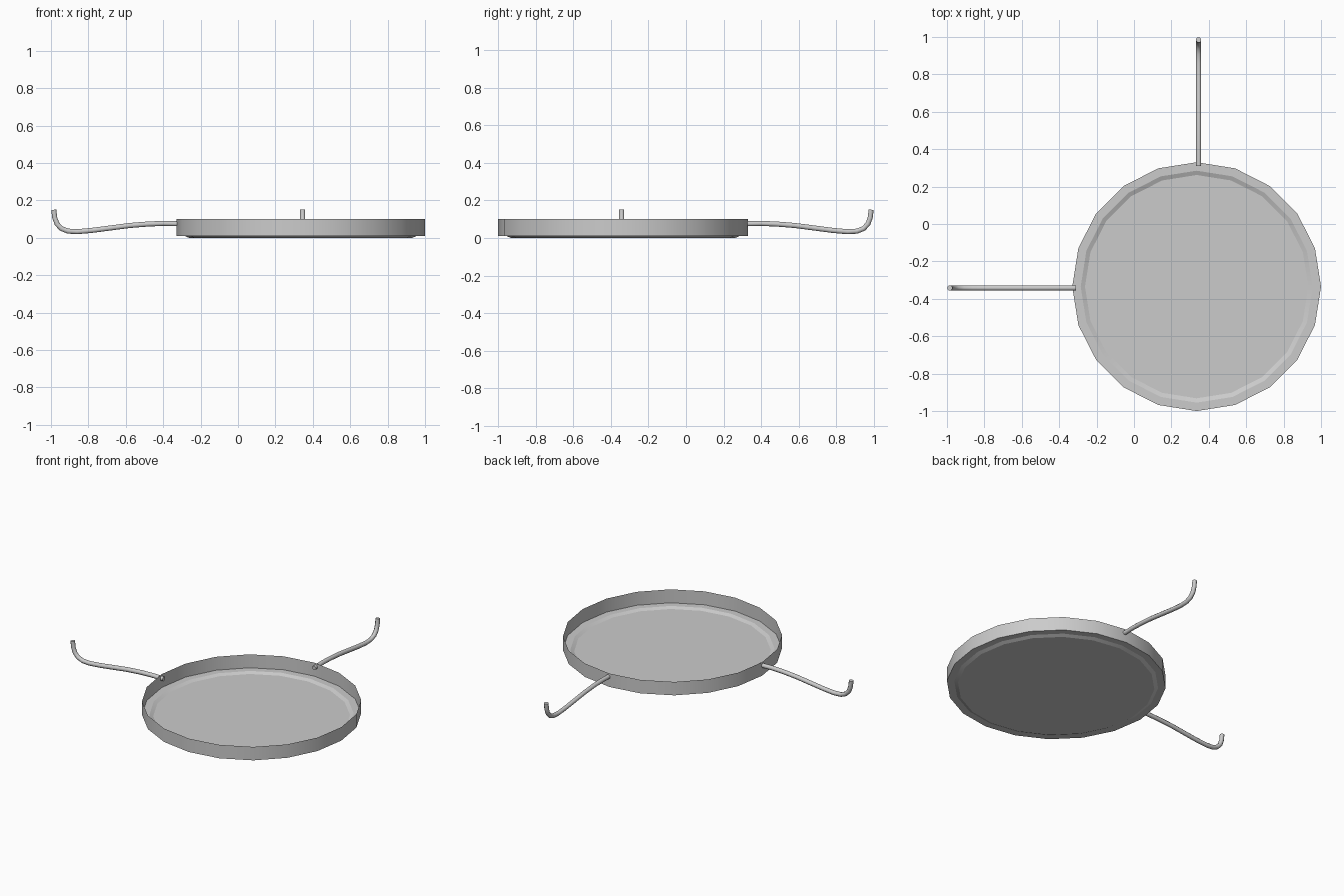
import bpy, bmesh, math
from mathutils import Vector

if "Cube" in bpy.data.objects:
    bpy.data.objects.remove(bpy.data.objects["Cube"])

CX, CY, SIDES = 0.335, -0.335, 20


def mesh_object(name, bm):
    me = bpy.data.meshes.new(name)
    bm.to_mesh(me)
    bm.free()
    ob = bpy.data.objects.new(name, me)
    bpy.context.collection.objects.link(ob)
    return ob


def bridge(bm, a, b):
    n = len(a)
    for i in range(n):
        bm.faces.new((a[i], a[(i + 1) % n], b[(i + 1) % n], b[i]))


# Pan: thin open wall, narrow ledge, small step and base disc
bm = bmesh.new()
profile = [(0.665, 0.10), (0.665, 0.01), (0.62, 0.01), (0.605, 0.0)]
profile[-1] = (0.597, 0.0)
rings = []
for r, z in profile:
    rings.append([bm.verts.new((CX + r * math.cos(2 * math.pi * i / SIDES),
                                CY + r * math.sin(2 * math.pi * i / SIDES), z))
                  for i in range(SIDES)])
for upper, lower in zip(rings, rings[1:]):
    bridge(bm, lower, upper)
bm.faces.new(list(reversed(rings[-1])))
pan = mesh_object("pan", bm)
for p in pan.data.polygons:
    p.use_smooth = True
pan.data.set_sharp_from_angle(angle=math.radians(30))
# keep the step edges crisp
for e in pan.data.edges:
    z0, z1 = (pan.data.vertices[v].co.z for v in e.vertices)
    if abs(z0 - z1) < 1e-5:
        e.use_edge_sharp = True

# Hooked arms: a path of (distance outward, height) swept with a round section
PATH = [(0.31, 0.075), (0.40, 0.077), (0.48, 0.074), (0.58, 0.066), (0.68, 0.053),
        (0.78, 0.040), (0.86, 0.033), (0.91, 0.036), (0.945, 0.05), (0.968, 0.075),
        (0.98, 0.108), (0.985, 0.15)]


def hook_arm(name, to_world, radius=0.0145, sides=8):
    bm = bmesh.new()
    loops = []
    for i, (d, z) in enumerate(PATH):
        a, b = PATH[max(i - 1, 0)], PATH[min(i + 1, len(PATH) - 1)]
        t = Vector((b[0] - a[0], b[1] - a[1])).normalized()
        loop = []
        for k in range(sides):
            ang = 2 * math.pi * (k + 0.5) / sides
            side, up = radius * math.cos(ang), radius * math.sin(ang)
            loop.append(bm.verts.new(to_world(d - t.y * up, side, z + t.x * up)))
        loops.append(loop)
    for a, b in zip(loops, loops[1:]):
        bridge(bm, a, b)
    bm.faces.new(loops[0])
    bm.faces.new(loops[-1])
    bmesh.ops.recalc_face_normals(bm, faces=bm.faces)
    ob = mesh_object(name, bm)
    for p in ob.data.polygons:
        p.use_smooth = True
    ob.data.set_sharp_from_angle(angle=math.radians(50))


hook_arm("left_arm", lambda d, s, z: (-d, -0.342 + s, z))
hook_arm("back_arm", lambda d, s, z: (0.346 + s, d, z))
